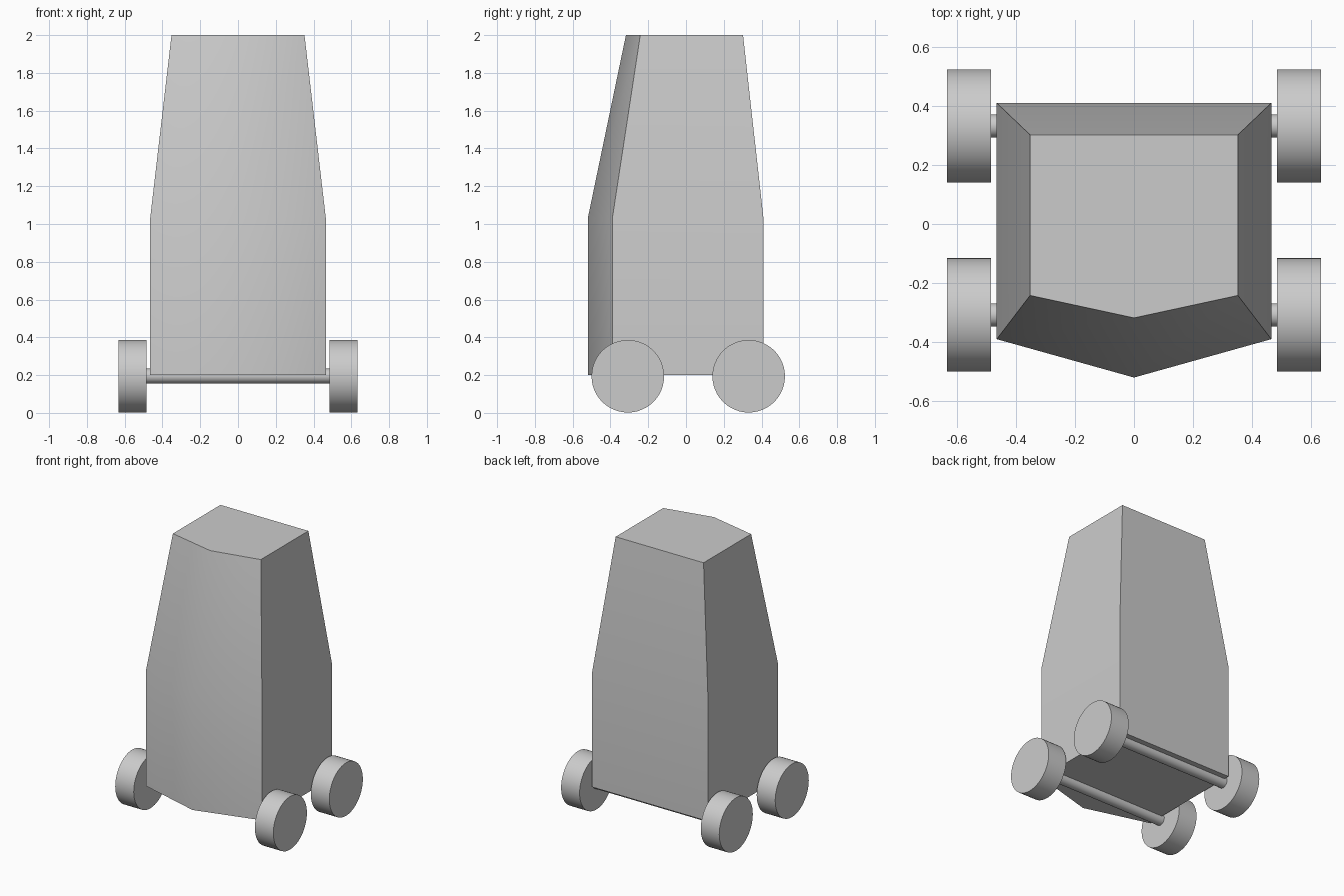
import bpy, bmesh, math

if "Cube" in bpy.data.objects:
    bpy.data.objects.remove(bpy.data.objects["Cube"])


def smooth(obj, degrees):
    bpy.ops.object.select_all(action='DESELECT')
    obj.select_set(True)
    bpy.context.view_layer.objects.active = obj
    bpy.ops.object.shade_smooth_by_angle(angle=math.radians(degrees))


def cylinder_x(name, radius, length, x, y, z):
    bpy.ops.mesh.primitive_cylinder_add(vertices=48, radius=radius, depth=length,
                                        location=(x, y, z), rotation=(0, math.pi / 2, 0))
    obj = bpy.context.object
    obj.name = name
    smooth(obj, 40)


# Body: five-sided sections lofted upward (z, half width, back, front corner, front point)
sections = [(0.20, 0.465, 0.41, -0.39, -0.52),
            (1.03, 0.465, 0.41, -0.39, -0.52),
            (2.00, 0.352, 0.302, -0.242, -0.318)]
bm = bmesh.new()
rings = []
for z, w, back, corner, point in sections:
    outline = [(-w, back), (-w, corner), (0, point), (w, corner), (w, back)]
    rings.append([bm.verts.new((x, y, z)) for x, y in outline])
for low, high in zip(rings, rings[1:]):
    for i in range(5):
        j = (i + 1) % 5
        bm.faces.new((low[i], low[j], high[j], high[i]))
bm.faces.new(rings[0][::-1])
bm.faces.new(rings[-1])
bmesh.ops.recalc_face_normals(bm, faces=bm.faces)
mesh = bpy.data.meshes.new("body")
bm.to_mesh(mesh)
bm.free()
body = bpy.data.objects.new("body", mesh)
bpy.context.collection.objects.link(body)
smooth(body, 40)

# Axles with a wheel at each end
for place, y in (("front", -0.308), ("back", 0.332)):
    cylinder_x(place + "_axle", 0.039, 1.0, 0, y, 0.195)
    for side, s in (("left", -1), ("right", 1)):
        cylinder_x(f"{place}_{side}_wheel", 0.192, 0.148, s * 0.559, y, 0.194)
